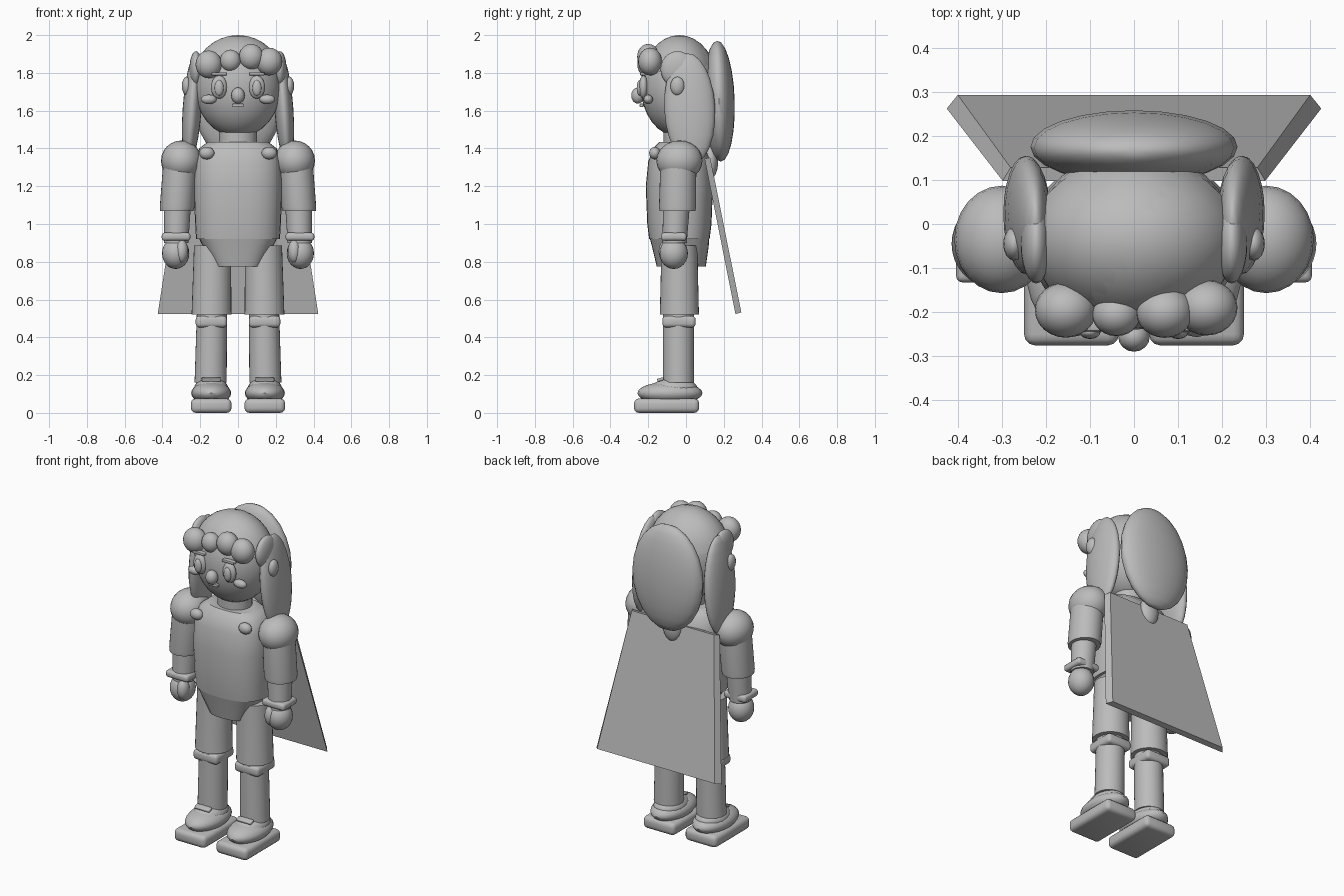
import bpy, bmesh, math
from mathutils import Matrix, Vector

old = bpy.data.objects.get("Cube")
if old:
    bpy.data.objects.remove(old, do_unlink=True)

grey = bpy.data.materials.new("plain grey")
grey.use_nodes = True
grey.diffuse_color = (0.5, 0.5, 0.5, 1)
grey.node_tree.nodes["Principled BSDF"].inputs["Base Color"].default_value = (0.5, 0.5, 0.5, 1)


def finish(name, bm, angle=40):
    bmesh.ops.recalc_face_normals(bm, faces=bm.faces)
    mesh = bpy.data.meshes.new(name)
    bm.to_mesh(mesh)
    bm.free()
    mesh.materials.append(grey)
    ob = bpy.data.objects.new(name, mesh)
    bpy.context.collection.objects.link(ob)
    bpy.ops.object.select_all(action='DESELECT')
    ob.select_set(True)
    bpy.context.view_layer.objects.active = ob
    bpy.ops.object.shade_smooth_by_angle(angle=math.radians(angle))
    return ob


def ball(name, at, radii, turn=(0, 0, 0), segs=24, cut=None):
    """Ellipsoid, optionally cut off below a local height."""
    bm = bmesh.new()
    bmesh.ops.create_uvsphere(bm, u_segments=segs, v_segments=segs // 2, radius=1)
    if cut is not None:
        bmesh.ops.bisect_plane(bm, geom=bm.verts[:] + bm.edges[:] + bm.faces[:],
                               plane_co=(0, 0, cut), plane_no=(0, 0, 1), clear_inner=True)
    rot = Matrix.Rotation(turn[1], 4, 'Y') @ Matrix.Rotation(turn[0], 4, 'X')
    bm.transform(Matrix.Translation(at) @ rot @ Matrix.Diagonal((*radii, 1)))
    return finish(name, bm)


def box(name, at, size, bevel=0.0, turn=0.0):
    bm = bmesh.new()
    bmesh.ops.create_cube(bm, size=1)
    bm.transform(Matrix.Diagonal((*size, 1)))
    if bevel:
        bmesh.ops.bevel(bm, geom=bm.edges[:], offset=bevel, segments=3, profile=0.5, affect='EDGES')
    bm.transform(Matrix.Translation(at) @ Matrix.Rotation(turn, 4, 'X'))
    return finish(name, bm)


def loft(name, rings, power=1.0, segs=32):
    """Closed stack of rounded rings: (x, y, z, x radius, y radius)."""
    bm = bmesh.new()
    loops = []
    for x, y, z, rx, ry in rings:
        loop = []
        for i in range(segs):
            a = math.tau * i / segs
            c, s = math.cos(a), math.sin(a)
            loop.append(bm.verts.new((x + rx * math.copysign(abs(c) ** power, c),
                                      y + ry * math.copysign(abs(s) ** power, s), z)))
        loops.append(loop)
    for low, high in zip(loops, loops[1:]):
        for i in range(segs):
            j = (i + 1) % segs
            bm.faces.new((low[i], low[j], high[j], high[i]))
    bm.faces.new(loops[0])
    bm.faces.new(loops[-1])
    return finish(name, bm)


# Head and hair
ball("head", (0, -0.035, 1.73), (0.23, 0.205, 0.27), segs=32)
ball("hair_cap", (0, -0.035, 1.76), (0.24, 0.19, 0.24), segs=32, cut=0.2)
ball("back_hair", (0, 0.175, 1.65), (0.235, 0.083, 0.32), turn=(0.03, 0, 0))
ball("nape_lock", (0, 0.13, 1.33), (0.06, 0.04, 0.09))
for x, y, z, r in ((-0.155, -0.195, 1.845, 0.07), (-0.04, -0.205, 1.865, 0.055),
                   (0.07, -0.2, 1.885, 0.065), (0.165, -0.19, 1.86, 0.07)):
    ball("fringe_curl", (x, y, z), (r, r * 0.9, r * 1.05))

# Face middle
ball("nose", (0, -0.255, 1.68), (0.036, 0.035, 0.043), segs=16)
box("mouth", (0, -0.235, 1.628), (0.06, 0.02, 0.018), 0.004)

# Torso and hips
loft("neck", [(0, -0.03, 1.4, 0.1, 0.09), (0, -0.03, 1.5, 0.1, 0.09)])
loft("torso", [(0, -0.035, 0.92, 0.222, 0.16), (0, -0.035, 1.0, 0.227, 0.17),
               (0, -0.035, 1.2, 0.235, 0.178), (0, -0.035, 1.33, 0.228, 0.165),
               (0, -0.035, 1.4, 0.205, 0.14), (0, -0.035, 1.435, 0.16, 0.105)], power=0.8)
loft("hips", [(0, -0.025, 0.775, 0.13, 0.13), (0, -0.03, 0.88, 0.185, 0.15),
              (0, -0.035, 0.93, 0.21, 0.158)], power=0.7)

# Cape: a flared slanted slab
bm = bmesh.new()
corners = []
for half, y, z in ((0.425, 0.262, 0.523), (0.298, 0.098, 1.345),
                   (0.28, 0.128, 1.352), (0.4, 0.293, 0.532)):
    corners.append([bm.verts.new((s * half, y, z)) for s in (-1, 1)])
for i in range(4):
    a, b = corners[i], corners[(i + 1) % 4]
    bm.faces.new((a[0], a[1], b[1], b[0]))
for side in (0, 1):
    bm.faces.new([c[side] for c in corners])
finish("cape", bm, 20)

for s, side in ((1, "left"), (-1, "right")):
    # Side hair, ears and paired face details
    ball(side + "_side_lock", (s * 0.243, 0.02, 1.61), (0.05, 0.135, 0.295), turn=(0.05, -s * 0.07, 0))
    ball(side + "_temple_curl", (s * 0.222, -0.045, 1.82), (0.035, 0.09, 0.095))
    ball(side + "_ear", (s * 0.272, -0.045, 1.73), (0.025, 0.038, 0.05), segs=16)
    ball(side + "_eye", (s * 0.1, -0.225, 1.725), (0.043, 0.025, 0.062), segs=16)
    ball(side + "_pupil", (s * 0.1, -0.245, 1.72), (0.024, 0.016, 0.042), segs=16)
    ball(side + "_cheek", (s * 0.155, -0.2, 1.66), (0.042, 0.025, 0.025), segs=16)
    box(side + "_brow", (s * 0.1, -0.228, 1.795), (0.08, 0.03, 0.016), 0.004)

    # Arm
    ball(side + "_shoulder", (s * 0.3, -0.035, 1.335), (0.108, 0.122, 0.107))
    ball(side + "_clasp", (s * 0.165, -0.165, 1.375), (0.041, 0.03, 0.033), segs=16)
    loft(side + "_upper_arm", [(s * 0.324, -0.045, 1.07, 0.088, 0.095), (s * 0.322, -0.045, 1.09, 0.092, 0.098),
                               (s * 0.305, -0.04, 1.34, 0.09, 0.095)])
    loft(side + "_forearm", [(s * 0.327, -0.06, 0.9, 0.064, 0.064), (s * 0.32, -0.05, 1.12, 0.072, 0.072)])
    box(side + "_cuff", (s * 0.328, -0.065, 0.933), (0.152, 0.135, 0.042), 0.015)
    ball(side + "_hand", (s * 0.33, -0.065, 0.845), (0.072, 0.075, 0.083))
    ball(side + "_thumb", (s * 0.298, -0.105, 0.855), (0.035, 0.04, 0.062), segs=16)

    # Leg
    loft(side + "_thigh", [(s * 0.14, -0.035, 0.52, 0.106, 0.104), (s * 0.14, -0.035, 0.54, 0.105, 0.103),
                           (s * 0.135, -0.035, 0.885, 0.098, 0.095)])
    box(side + "_knee_band", (s * 0.141, -0.037, 0.483), (0.166, 0.176, 0.062), 0.02)
    loft(side + "_shin", [(s * 0.145, -0.04, 0.16, 0.085, 0.082), (s * 0.138, -0.04, 0.53, 0.08, 0.082)])

    # Shoe
    box(side + "_sole", (s * 0.142, -0.103, 0.038), (0.215, 0.345, 0.075), 0.025)
    ball(side + "_shoe", (s * 0.142, -0.085, 0.105), (0.106, 0.172, 0.06))
    ball(side + "_instep", (s * 0.142, -0.06, 0.13), (0.09, 0.12, 0.058))
    box(side + "_lace", (s * 0.142, -0.135, 0.177), (0.1, 0.035, 0.016), 0.005, turn=0.3)
